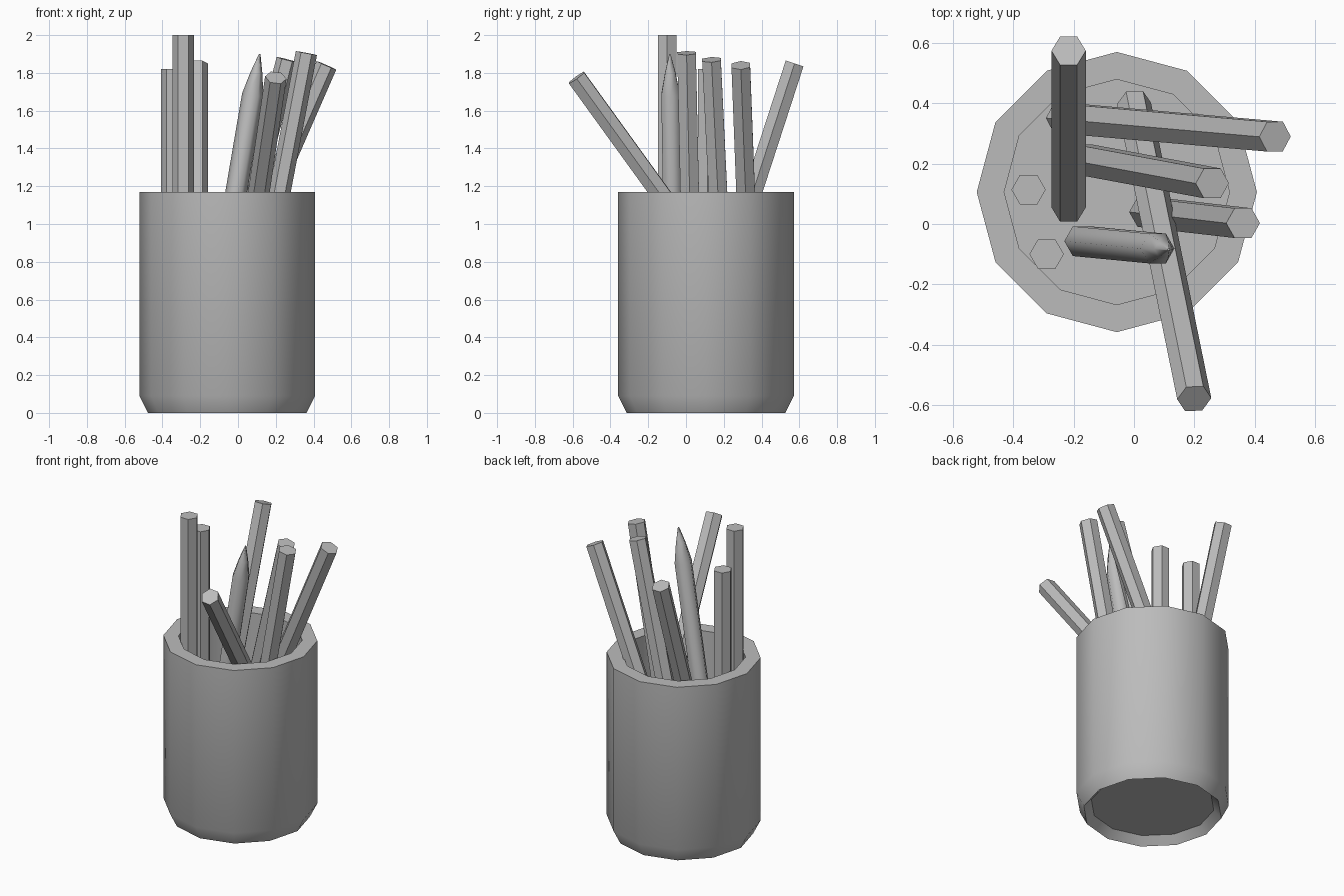
import bpy, bmesh, math
from mathutils import Vector

cube = bpy.data.objects.get("Cube")
if cube:
    bpy.data.objects.remove(cube, do_unlink=True)

GREY = (0.5, 0.5, 0.5, 1)
grey = bpy.data.materials.new("plain_grey")
grey.diffuse_color = GREY
grey.use_nodes = True
grey.node_tree.nodes["Principled BSDF"].inputs["Base Color"].default_value = GREY


def turned(name, profile, sides, smooth_angle=None):
    """Solid of revolution through (radius, z) rings, capped at both ends."""
    bm = bmesh.new()
    rings = []
    for r, z in profile:
        rings.append([bm.verts.new((r * math.cos(a), r * math.sin(a), z))
                      for a in (math.tau * i / sides for i in range(sides))])
    for low, high in zip(rings, rings[1:]):
        for i in range(sides):
            j = (i + 1) % sides
            bm.faces.new((low[i], low[j], high[j], high[i]))
    bm.faces.new(rings[0][::-1])
    bm.faces.new(rings[-1])
    mesh = bpy.data.meshes.new(name)
    bm.to_mesh(mesh)
    bm.free()
    mesh.materials.append(grey)
    obj = bpy.data.objects.new(name, mesh)
    bpy.context.collection.objects.link(obj)
    if smooth_angle:
        bpy.ops.object.select_all(action='DESELECT')
        obj.select_set(True)
        bpy.context.view_layer.objects.active = obj
        bpy.ops.object.shade_smooth_by_angle(angle=math.radians(smooth_angle))
    return obj


def pencil(name, bottom, top, tip=0):
    """Six-sided pencil between two points, optionally sharpened at the top."""
    bottom, top = Vector(bottom), Vector(top)
    axis = top - bottom
    length, r = axis.length, 0.057
    profile = [(r, 0), (r, length - tip)]
    if tip:
        profile += [(r * 0.55, length - tip * 0.45), (0.004, length)]
    obj = turned(name, profile, 6, 65 if tip else None)
    obj.location = bottom
    obj.rotation_mode = 'QUATERNION'
    obj.rotation_quaternion = Vector((0, 0, 1)).rotation_difference(axis)


# Cup: recessed base, chamfered foot, outer wall, rim, inner wall and floor
OUTER, INNER, FOOT, RIM = 0.465, 0.374, 0.42, 1.17
cup = turned("cup", [(INNER, 0.05), (FOOT, 0), (OUTER, 0.09), (OUTER, RIM),
                     (INNER, RIM), (INNER, 0.1)], 12, 40)
cup.location = (-0.057, 0.106, 0)

# Upright pencils
pencil("upright_pencil_front", (-0.29, -0.10, 0.25), (-0.29, -0.10, 2.0))
pencil("upright_pencil_side", (-0.35, 0.114, 0.12), (-0.35, 0.114, 1.82))

# Leaning pencils
pencil("back_leaning_pencil", (-0.217, 0.055, 0.25), (-0.217, 0.575, 1.85))
pencil("front_leaning_pencil", (0.0, 0.40, 0.42), (0.20, -0.58, 1.775))
pencil("left_leaning_pencil_back", (-0.24, 0.352, 0.22), (0.468, 0.29, 1.84))
pencil("left_leaning_pencil_middle", (-0.17, 0.215, 0.22), (0.26, 0.135, 1.87))
pencil("left_leaning_pencil_front", (0.04, 0.04, 0.22), (0.362, 0.003, 1.905))
pencil("sharpened_pencil", (-0.175, -0.057, 0.2), (0.115, -0.085, 1.90), 0.22)
